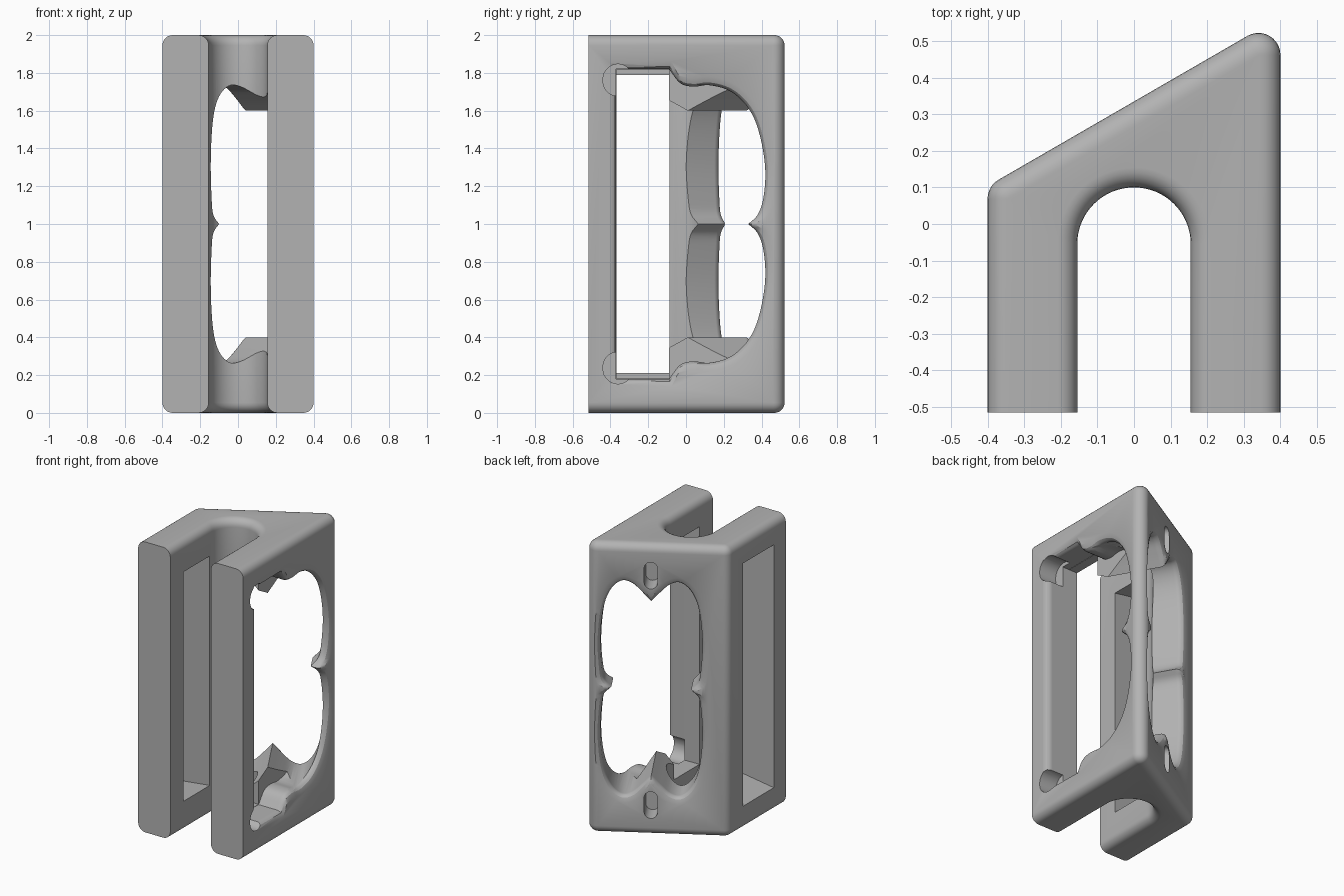
import bpy, bmesh, math
from mathutils import Vector

if "Cube" in bpy.data.objects:
    bpy.data.objects.remove(bpy.data.objects["Cube"], do_unlink=True)

grey = bpy.data.materials.new("plain_grey")
grey.use_nodes = True
grey.diffuse_color = (0.45, 0.45, 0.45, 1)
grey.node_tree.nodes["Principled BSDF"].inputs["Base Color"].default_value = (0.45, 0.45, 0.45, 1)

UP = Vector((0, 0, 1))
TILT = math.radians(30)
BACK_ORIGIN = Vector((0.024, 0.349, 1))
BACK_ALONG = Vector((math.cos(TILT), math.sin(TILT), 0))
BACK_IN = Vector((math.sin(TILT), -math.cos(TILT), 0))
SIDE_ORIGIN, SIDE_ALONG, SIDE_IN = Vector((0.4, 0, 1)), Vector((0, 1, 0)), Vector((-1, 0, 0))


def arc(cx, cy, r, start, end, steps):
    return [(cx + r * math.cos(math.radians(start + (end - start) * i / steps)),
             cy + r * math.sin(math.radians(start + (end - start) * i / steps)))
            for i in range(steps + 1)]


def smooth_path(points, steps=4):
    """Smooth open curve through the points."""
    pts = [Vector(p) for p in points]
    pts = [2 * pts[0] - pts[1]] + pts + [2 * pts[-1] - pts[-2]]
    out = []
    for a, b, c, d in zip(pts, pts[1:], pts[2:], pts[3:]):
        for i in range(steps):
            t = i / steps
            out.append(0.5 * (2 * b + (c - a) * t + (2 * a - 5 * b + 4 * c - d) * t ** 2
                              + (3 * b - a - 3 * c + d) * t ** 3))
    return out + [pts[-2]]


def grow(outline, amount, cusp):
    """Grow a closed clockwise outline, without folding over at its notches."""
    out = []
    for i, p in enumerate(outline):
        a = (p - outline[i - 1]).normalized()
        b = (outline[(i + 1) % len(outline)] - p).normalized()
        m = Vector((-a.y - b.y, a.x + b.x)).normalized()
        m.x *= min(1, abs(p.x - cusp) / 0.1)
        m.y *= min(1, abs(p.y) / 0.1)
        out.append(p + m * amount)
    return out


def loft(name, rings):
    """Closed solid through the rings, with its faces turned outward."""
    bm = bmesh.new()
    loops = [[bm.verts.new(p) for p in ring] for ring in rings]
    for a, b in zip(loops, loops[1:]):
        for i in range(len(a)):
            j = (i + 1) % len(a)
            bm.faces.new((a[i], a[j], b[j], b[i]))
    bm.faces.new(loops[0][::-1])
    bm.faces.new(loops[-1])
    bm.normal_update()
    if bm.calc_volume(signed=True) < 0:
        bmesh.ops.reverse_faces(bm, faces=bm.faces)
    mesh = bpy.data.meshes.new(name)
    bm.to_mesh(mesh)
    bm.free()
    obj = bpy.data.objects.new(name, mesh)
    bpy.context.collection.objects.link(obj)
    obj.hide_render = True
    return obj


def cutter(name, outline, origin, along, inward, depth, flare=0.0, cusp=0.0):
    """Outline pushed into a face, with an optional rounded rim."""
    outline = [Vector(p) for p in outline]
    levels = [(-0.03, flare)]
    if flare:
        for i in range(7):
            s = math.sin(math.radians(90 * i / 6))
            levels.append((flare * s, flare * (1 - math.sqrt(1 - (1 - s) ** 2))))
    levels.append((depth, 0))
    return loft(name, [[origin + along * p.x + UP * p.y + inward * d for p in grow(outline, o, cusp)]
                       for d, o in levels])


# Body: slotted wedge plan with rounded long edges
plan = [(0.4, -0.515)]
plan += arc(0.34, 0.462, 0.06, 0, 120, 10)
plan += arc(-0.34, 0.069, 0.06, 120, 180, 6)
plan += [(-0.4, -0.515), (-0.155, -0.515)]
plan += arc(0, -0.055, 0.155, 180, 0, 32)
plan += [(0.155, -0.515)]
body = loft("slotted_body", [[Vector((x, y, z)) for x, y in plan] for z in (0, 2)])
body.hide_render = False
bm = bmesh.new()
bm.from_mesh(body.data)
rim = [e for e in bm.edges
       if abs(e.verts[0].co.z - e.verts[1].co.z) < 0.01
       and not all(v.co.y < -0.51 for v in e.verts)]
bmesh.ops.bevel(bm, geom=rim, offset=0.054, segments=6, profile=0.5, affect='EDGES')
bm.to_mesh(body.data)
bm.free()

cutters = []

# Back window: four lobes meeting at pointed notches
quarter = smooth_path([(0, 0.6), (0.06, 0.665), (0.12, 0.72), (0.18, 0.735), (0.24, 0.69),
                       (0.285, 0.6), (0.31, 0.47), (0.32, 0.3), (0.31, 0.13), (0.295, 0.05), (0.25, 0)])
half = quarter + [Vector((p.x, -p.y)) for p in quarter[-2::-1]]
lobes = half + [Vector((-p.x, p.y)) for p in half[-2:0:-1]]
cutters.append(cutter("back_window_cut", lobes, BACK_ORIGIN, BACK_ALONG, BACK_IN, 0.5, 0.045))

# Long side window: square front end and two rounded lobes
upper = [Vector((-0.37, 0.82))]
upper += smooth_path([(-0.09, 0.82), (-0.03, 0.745), (0.04, 0.727), (0.12, 0.735), (0.22, 0.71), (0.3, 0.65),
                      (0.36, 0.56), (0.4, 0.43), (0.42, 0.28), (0.41, 0.14), (0.38, 0.05), (0.33, 0)])
side = upper + [Vector((p.x, -p.y)) for p in upper[-2::-1]]
cutters.append(cutter("side_window_cut", side, SIDE_ORIGIN, SIDE_ALONG, SIDE_IN, 0.18, 0.045, -0.03))


def box_outline(y0, y1, h):
    return [(y0, h), (y1, h), (y1, -h), (y0, -h)]


cutters.append(cutter("side_passage_cut", box_outline(-0.368, -0.09, 0.818),
                      Vector((0.3, 0, 1)), SIDE_ALONG, SIDE_IN, 0.2))

# Short side window: straight sided, widening outward
cutters.append(loft("short_side_window_cut", [
    [Vector((x, y, 1 + z)) for y, z in box_outline(y0, y1, h)]
    for x, y0, y1, h in ((-0.42, -0.385, -0.045, 0.84), (-0.13, -0.368, -0.09, 0.785))]))


# Strap slots above and below the windows
def slot(cy, cz, r, straight):
    return (arc(cy, cz + straight, r, 180, 0, 10) + arc(cy, cz - straight, r, 0, -180, 10))


for sign, label in ((1, "upper"), (-1, "lower")):
    cutters.append(cutter(label + "_back_slot_cut", slot(0, 0.79 * sign, 0.042, 0.05),
                          BACK_ORIGIN, BACK_ALONG, BACK_IN, 0.13))
    cutters.append(cutter(label + "_side_slot_cut", slot(-0.36, 0.762 * sign, 0.08, 0.005),
                          SIDE_ORIGIN, SIDE_ALONG, SIDE_IN, 0.13))

# Cut the openings, then finish the surface
bpy.ops.object.select_all(action='DESELECT')
bpy.context.view_layer.objects.active = body
body.select_set(True)
for c in cutters:
    mod = body.modifiers.new(c.name, 'BOOLEAN')
    mod.operation, mod.solver, mod.object = 'DIFFERENCE', 'EXACT', c
    bpy.ops.object.modifier_apply(modifier=mod.name)
    bpy.data.objects.remove(c, do_unlink=True)
body.data.materials.clear()
body.data.materials.append(grey)
bpy.ops.object.shade_smooth_by_angle(angle=math.radians(30))
